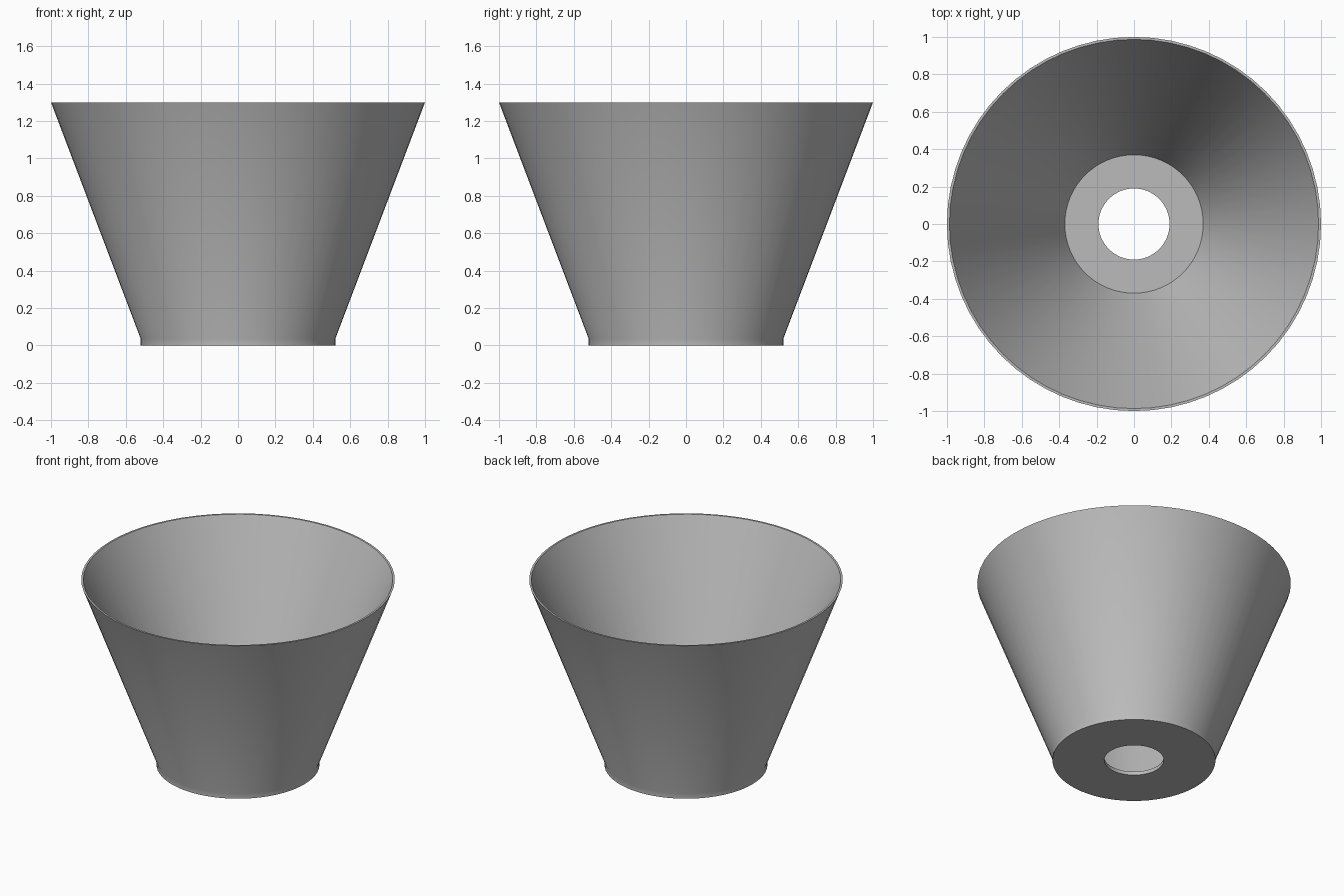
import bpy, bmesh, math

cube = bpy.data.objects.get("Cube")
if cube:
    bpy.data.objects.remove(cube, do_unlink=True)

SEGMENTS = 64

# Single grey material
grey = bpy.data.materials.new("plain_grey")
grey.use_nodes = True
colour = (0.5, 0.5, 0.5, 1)
grey.diffuse_color = colour
grey.node_tree.nodes["Principled BSDF"].inputs["Base Color"].default_value = colour

# Closed wall section (radius, height): hole, base, foot, rim, inner wall, floor
profile = [(0.19, 0), (0.52, 0), (0.52, 0.035), (1.0, 1.3),
           (0.987, 1.3), (0.37, 0.025), (0.19, 0.025)]

bm = bmesh.new()
rings = []
for i in range(SEGMENTS):
    a = 2 * math.pi * i / SEGMENTS
    rings.append([bm.verts.new((r * math.cos(a), r * math.sin(a), z)) for r, z in profile])
for i in range(SEGMENTS):
    here, after = rings[i], rings[(i + 1) % SEGMENTS]
    for j in range(len(profile)):
        k = (j + 1) % len(profile)
        bm.faces.new((here[j], after[j], after[k], here[k]))
bmesh.ops.recalc_face_normals(bm, faces=bm.faces)

mesh = bpy.data.meshes.new("tapered_cup")
bm.to_mesh(mesh)
bm.free()
mesh.materials.append(grey)
cup = bpy.data.objects.new("tapered_cup", mesh)
bpy.context.collection.objects.link(cup)

# Smooth round walls, sharp rim and base edges
bpy.ops.object.select_all(action='DESELECT')
cup.select_set(True)
bpy.context.view_layer.objects.active = cup
bpy.ops.object.shade_smooth_by_angle(angle=math.radians(30))
